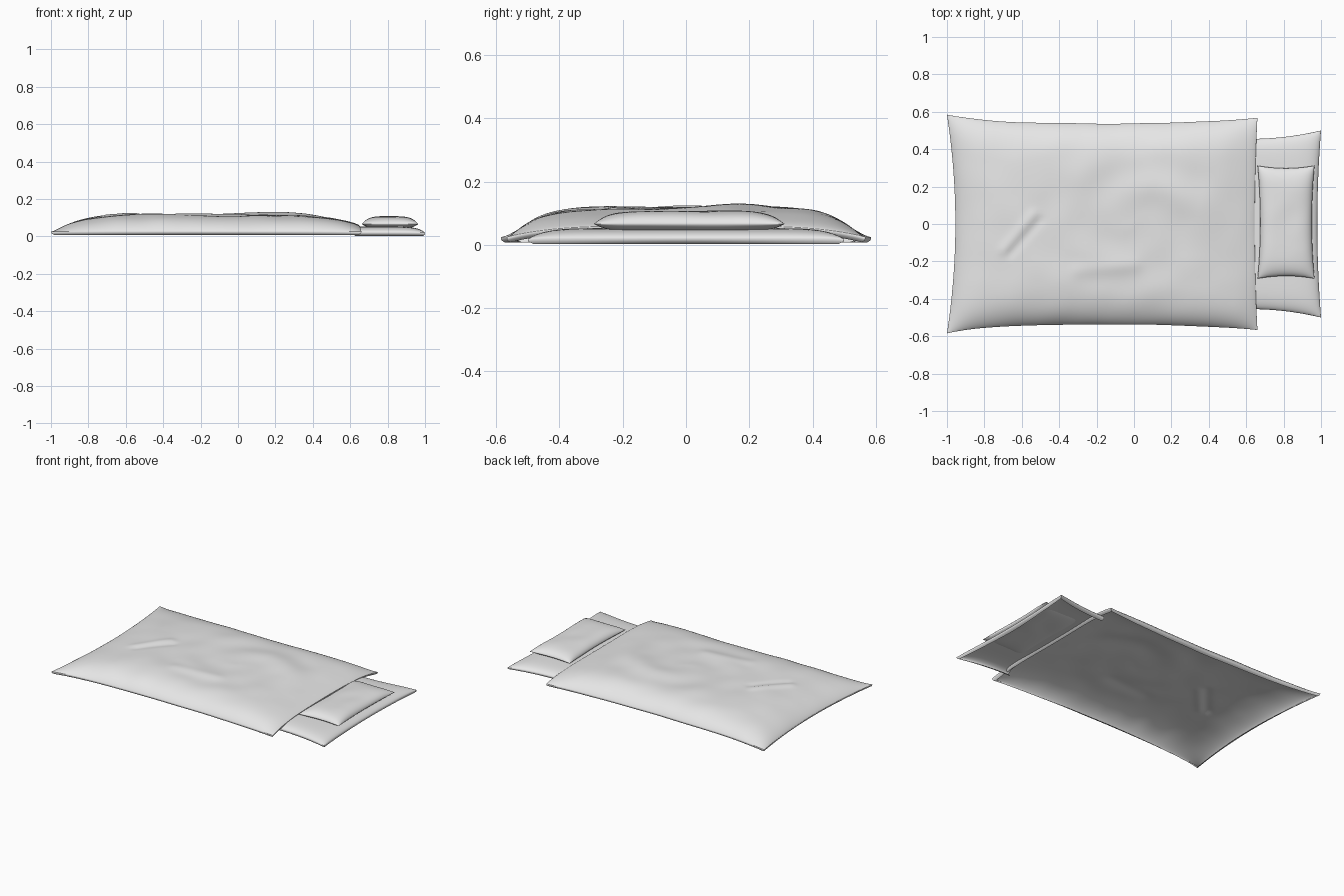
import bpy, bmesh, math
from mathutils import Vector, noise

if "Cube" in bpy.data.objects:
    bpy.data.objects.remove(bpy.data.objects["Cube"])

cloth = bpy.data.materials.new("pale_grey_cloth")
cloth.use_nodes = True
COLOUR = (0.8, 0.8, 0.8, 1)
cloth.diffuse_color = COLOUR
cloth.node_tree.nodes["Principled BSDF"].inputs["Base Color"].default_value = COLOUR


def puff(t, power, softness):
    """Full in the middle, falling to nothing at the seam."""
    return max(0, 1 - abs(t) ** power) ** softness


def crease(p, a, b, width):
    """Soft ridge along the line from a to b."""
    a, b = Vector(a), Vector(b)
    t = min(1, max(0, (p - a).dot(b - a) / (b - a).length_squared))
    return math.exp(-((p - a.lerp(b, t)).length / width) ** 2)


def finish(name, bm):
    bmesh.ops.remove_doubles(bm, verts=bm.verts, dist=0.0002)
    bmesh.ops.recalc_face_normals(bm, faces=bm.faces)
    mesh = bpy.data.meshes.new(name)
    bm.to_mesh(mesh)
    bm.free()
    mesh.materials.append(cloth)
    for poly in mesh.polygons:
        poly.use_smooth = True
    obj = bpy.data.objects.new(name, mesh)
    bpy.context.collection.objects.link(obj)
    return obj


def add_sheet(bm, surface, nu, nv):
    """Grid of faces over u, v in -1..1, denser near the seams."""
    def spaced(i, n):
        return math.sin(math.pi / 2 * (2 * i / n - 1))
    rows = [[bm.verts.new(surface(spaced(i, nu), spaced(j, nv)))
             for j in range(nv + 1)] for i in range(nu + 1)]
    for i in range(nu):
        for j in range(nv):
            bm.faces.new((rows[i][j], rows[i + 1][j],
                          rows[i + 1][j + 1], rows[i][j + 1]))


def add_hem(bm, centre, drop, inset, keep=lambda edge: True):
    """Roll the open border down and inwards in two steps."""
    edges = [e for e in bm.edges if e.is_boundary and keep(e)]
    for d, s in ((drop * 0.6, inset * 0.15), (drop * 0.4, inset * 0.85)):
        out = bmesh.ops.extrude_edge_only(bm, edges=edges)["geom"]
        edges = [g for g in out if isinstance(g, bmesh.types.BMEdge)]
        for v in (g for g in out if isinstance(g, bmesh.types.BMVert)):
            inward = Vector((centre[0] - v.co.x, centre[1] - v.co.y, 0))
            v.co += inward.normalized() * s
            v.co.z = max(0, v.co.z - d)


# Blanket: wide draped sheet with pulled corners and loose folds
def blanket_surface(u, v):
    pull = v * v
    left, right = -0.955 - 0.045 * pull, 0.645 + 0.015 * pull
    x = left + (right - left) * (u + 1) / 2
    half = 0.537 + 0.024 * u * u + (0.024 * u ** 6 if u < 0 else 0.006 * u ** 6)
    y = v * half + 0.003 * noise.noise(Vector((x * 4, v, 3))) * abs(v)
    p = Vector((x, y))
    head = max(0, (u - 0.3) / 0.7) ** 2
    base = 0.025 + 0.035 * head * (1 - v ** 4)
    body = puff(u, 6, 0.8) * puff(v, 6, 0.8)
    # Slow swells, swirling ripples and a few sharp folds
    top = 0.117 + 0.006 * noise.noise(Vector((x * 2.5, y * 2.5, 0.5)))
    top += 0.004 * noise.noise(Vector((x * 6, y * 6, 7)))
    r, a = math.hypot(x, y * 1.2), math.atan2(y, x)
    top += 0.002 * math.sin(22 * r + 2 * a) * math.exp(-((r - 0.3) / 0.25) ** 2)
    top += 0.012 * crease(p, (0.1, 0.2), (0.35, 0.1), 0.12)
    top += 0.007 * crease(p, (-0.7, -0.14), (-0.54, 0.05), 0.025)
    top -= 0.006 * crease(p, (-0.66, -0.16), (-0.5, 0.02), 0.02)
    top += 0.005 * crease(p, (-0.3, -0.25), (0.0, -0.22), 0.04)
    # Puckers along the side seams
    ripple = 0.006 * noise.noise(Vector((x * 7, v * 2, 1))) * v ** 4
    return x, y, base + (top - base + ripple) * body


bm = bmesh.new()
add_sheet(bm, blanket_surface, 120, 84)
add_hem(bm, (-0.17, 0), 0.017, 0.02)
finish("blanket", bm)


# Mattress: hollow padded end that runs in under the blanket
def mattress_surface(u, v):
    t = (u + 1) / 2
    x = 0.62 + t * (0.36 + 0.02 * v * v)
    y = v * (0.455 + 0.045 * t * t)
    z = 0.02 + 0.033 * puff(t, 8, 0.6) * puff(v, 10, 0.6)
    return x, y, z


bm = bmesh.new()
add_sheet(bm, mattress_surface, 30, 50)
add_hem(bm, (0.75, 0), 0.017, 0.02,
        lambda e: max(v.co.x for v in e.verts) > 0.621)
finish("mattress", bm)


# Pillow: closed cushion with drawn-out corners
def pillow_side(up):
    def surface(u, v):
        x = 0.813 + u * (0.138 + 0.014 * v * v)
        y = 0.01 + v * (0.288 + 0.014 * u * u)
        full = puff(u, 4, 0.6) * puff(v, 6, 0.6)
        z = 0.066 + (0.041 if up else -0.025) * full
        z += 0.003 * noise.noise(Vector((x * 8, y * 8, 2))) * full
        return x, y, z
    return surface


bm = bmesh.new()
for up in (True, False):
    add_sheet(bm, pillow_side(up), 32, 48)
finish("pillow", bm)
